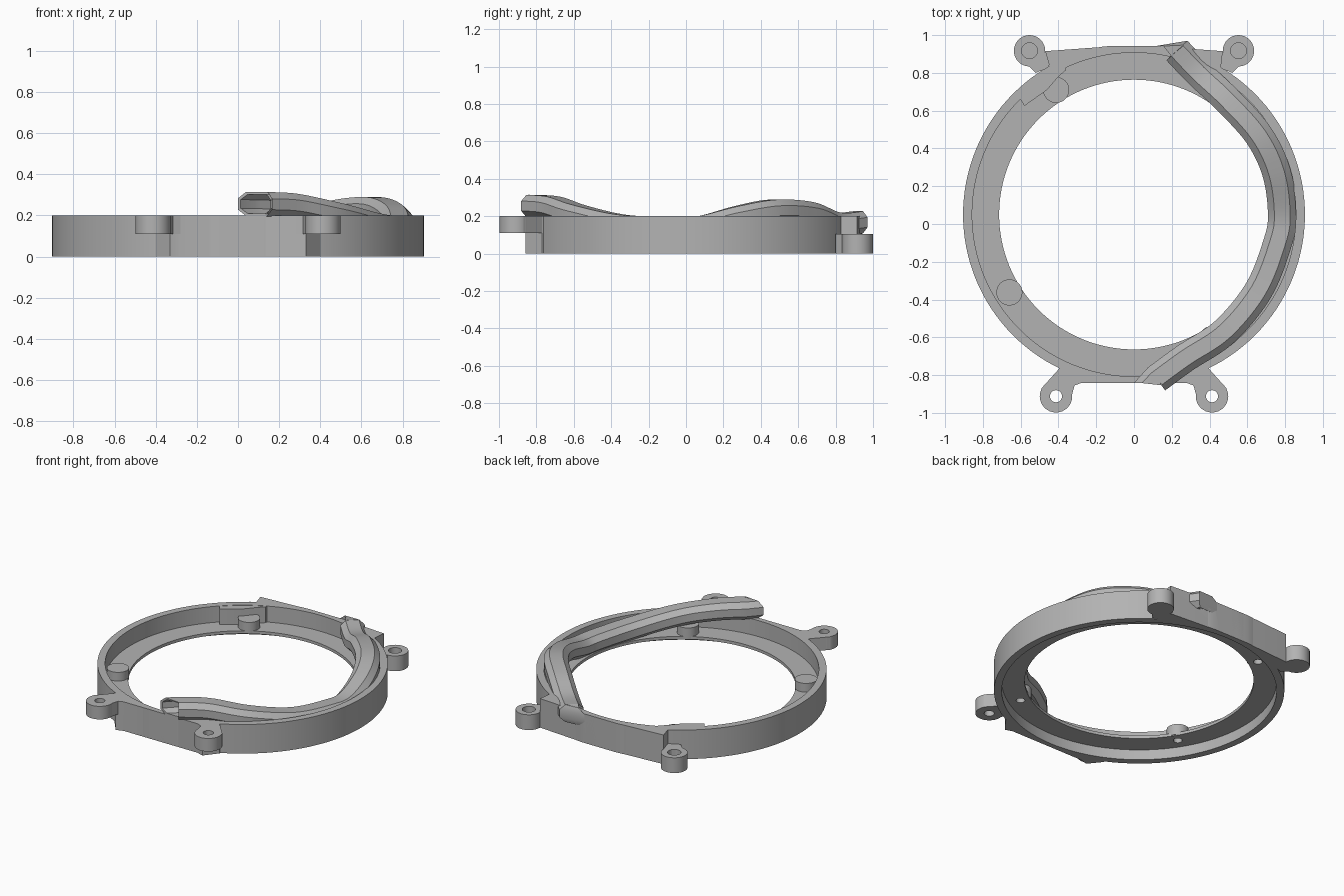
import bpy, bmesh, math
from mathutils import Vector

default = bpy.data.objects.get("Cube")
if default:
    bpy.data.objects.remove(default)

CY = 0.05            # ring centre in y
R_OUT, R_WALL, R_HOLE = 0.905, 0.857, 0.714
FLOOR_LOW, FLOOR_TOP, TOP = 0.07, 0.09, 0.2
SEGS = 128

grey = bpy.data.materials.new("light grey")
grey.use_nodes = True
colour = (0.45, 0.45, 0.45, 1)
grey.diffuse_color = colour
grey.node_tree.nodes["Principled BSDF"].inputs["Base Color"].default_value = colour


def finish(name, bm):
    bmesh.ops.recalc_face_normals(bm, faces=bm.faces)
    mesh = bpy.data.meshes.new(name)
    bm.to_mesh(mesh)
    bm.free()
    mesh.materials.append(grey)
    obj = bpy.data.objects.new(name, mesh)
    bpy.context.collection.objects.link(obj)
    return obj


def loft(name, loops, closed):
    """Skin a list of equal point loops; closed joins last to first, else ends are capped."""
    bm = bmesh.new()
    rows = [[bm.verts.new(p) for p in loop] for loop in loops]
    n = len(rows[0])
    pairs = list(zip(rows, rows[1:])) + ([(rows[-1], rows[0])] if closed else [])
    for a, b in pairs:
        for i in range(n):
            j = (i + 1) % n
            bm.faces.new((a[i], a[j], b[j], b[i]))
    if not closed:
        bm.faces.new(rows[0])
        bm.faces.new(rows[-1])
    return finish(name, bm)


def prism(name, outline, z0, z1):
    return loft(name, [[(x, y, z) for x, y in outline] for z in (z0, z1)], False)


def circle(x, y, r, n=32):
    return [(x + r * math.cos(math.tau * i / n), y + r * math.sin(math.tau * i / n))
            for i in range(n)]


def arc(r, a0, a1, n=24):
    angles = [math.radians(a0 + (a1 - a0) * i / n) for i in range(n + 1)]
    return [(r * math.cos(a), CY + r * math.sin(a)) for a in angles]


def cut(obj, cutters):
    """Subtract the cutters and keep the resulting mesh."""
    for c in cutters:
        mod = obj.modifiers.new("cut", 'BOOLEAN')
        mod.object, mod.operation, mod.solver = c, 'DIFFERENCE', 'EXACT'
    bpy.context.view_layer.update()
    deps = bpy.context.evaluated_depsgraph_get()
    mesh = bpy.data.meshes.new_from_object(obj.evaluated_get(deps))
    obj.modifiers.clear()
    obj.data = mesh


# Ring body: wall flattened at front and back, with a thin raised floor
def ring_loop(r, z):
    return [(x, min(max(y, -0.842), 0.942), z) for x, y in circle(0, CY, r, SEGS)]


body = loft("ring_body", [ring_loop(r, z) for r, z in (
    (R_OUT, 0), (R_OUT, TOP), (R_WALL, TOP), (R_WALL, FLOOR_TOP),
    (R_HOLE, FLOOR_TOP), (R_HOLE, FLOOR_LOW), (R_WALL, FLOOR_LOW), (R_WALL, 0))], True)

# Flat plates thickening the wall between the lugs
back_plate = prism("back_plate", [(-0.47, 0.915), (-0.1, 0.942), (0.1, 0.942), (0.47, 0.915),
                                  (0.46, 0.83)] + arc(0.88, 60, 120), 0, TOP)
prism("front_plate", [(-0.40, -0.77), (-0.33, -0.858), (-0.28, -0.842), (0.28, -0.842),
                      (0.33, -0.858), (0.40, -0.77)] + arc(0.88, -64, -116), 0, TOP)

# Lugs with arms, mirrored in x
for side, s in (("left", 1), ("right", -1)):
    arm = [(0.49, -0.87), (0.40, -0.77), (0.28, -0.80), (0.28, -0.842),
           (0.315, -0.855), (0.33, -0.91), (0.36, -0.9), (0.41, -0.87)]
    arm_obj = prism("front_arm_" + side, [(s * x, y) for x, y in arm], 0.11, TOP)
    lug = prism("front_lug_" + side, circle(s * 0.413, -0.912, 0.086), 0.11, TOP)
    hole = prism("hole_cutter", circle(s * 0.413, -0.912, 0.032), 0.05, 0.3)
    cut(lug, [hole])
    cut(arm_obj, [hole])
    bpy.data.objects.remove(hole)

    arm = [(0.45, 0.83), (0.52, 0.80), (0.57, 0.85), (0.51, 0.9), (0.45, 0.91)]
    prism("back_arm_" + side, [(s * x, y) for x, y in arm], 0, 0.105)
    lug = prism("back_lug_" + side, circle(s * 0.553, 0.917, 0.083), 0, 0.105)
    hole = prism("hole_cutter", circle(s * 0.553, 0.917, 0.042), 0.03, 0.3)
    cut(lug, [hole])
    bpy.data.objects.remove(hole)

# Inner corner block on the wall
prism("corner_block", [(-0.60, 0.657), (-0.58, 0.625), (-0.46, 0.71), (-0.40, 0.78),
                       (-0.36, 0.815)] + arc(0.88, 114, 135), FLOOR_TOP - 0.01, TOP - 0.002)

# Pegs on the floor, each with a blind hole from below
holes = []
for i in range(4):
    a = math.radians(32 + 90 * i)
    x, y = 0.778 * math.cos(a), CY + 0.778 * math.sin(a)
    hole = prism("peg_hole_cutter", circle(x, y, 0.028, 20), 0, 0.13)
    peg = prism("peg_%d" % (i + 1), circle(x, y, 0.069), FLOOR_LOW + 0.005, 0.15)
    cut(peg, [hole])
    holes.append(hole)

# Cable duct path: over the front wall, down along the floor, out through the back
knots = [Vector(p) for p in (
    (0.09, -0.842, 0.256), (0.27, -0.71, 0.246), (0.48, -0.57, 0.2), (0.66, -0.35, 0.15),
    (0.76, -0.1, 0.135), (0.785, 0.05, 0.138), (0.755, 0.27, 0.195), (0.66, 0.47, 0.23),
    (0.49, 0.66, 0.215), (0.34, 0.8, 0.16), (0.205, 0.942, 0.17))]


def spline(points, steps=6):
    pts = [2 * points[0] - points[1]] + points + [2 * points[-1] - points[-2]]
    out = []
    for a, b, c, d in zip(pts, pts[1:], pts[2:], pts[3:]):
        for k in range(steps):
            t = k / steps
            out.append(0.5 * (2 * b + (c - a) * t + (2 * a - 5 * b + 4 * c - d) * t * t
                              + (3 * b - a - 3 * c + d) * t ** 3))
    return out + [points[-1]]


path = spline(knots)
frames = []          # (point, sideways vector) with the ends flush to the flat walls
for i, p in enumerate(path):
    if i in (0, len(path) - 1):
        side_dir = Vector((1.2 if i == 0 else -1.2, 0, 0))
    else:
        t = path[i + 1] - path[i - 1]
        side_dir = Vector((-t.y, t.x, 0)).normalized()
        side_dir = -side_dir
    frames.append((p, side_dir))


def octagon(p, s, w, h):
    shape = [(-w, -h * .45), (-w * .55, -h), (w * .55, -h), (w, -h * .45),
             (w, h * .45), (w * .55, h), (-w * .55, h), (-w, h * .45)]
    return [p + s * u + Vector((0, 0, v)) for u, v in shape]


def tube(w, h):
    return [octagon(p, s, w, h) for p, s in frames]


W, H, WALL = 0.076, 0.059, 0.012
loft("cable_duct", tube(W, H) + tube(W - WALL, H - WALL)[::-1], True)

# Bore of the duct, extended past both ends, cuts its way through the ring
bore_loops = tube(W - WALL, H - WALL)
push = Vector((0, 0.05, 0))
bore = loft("bore_cutter", [[v - push for v in bore_loops[0]]] + bore_loops
            + [[v + push for v in bore_loops[-1]]], False)

# Curtain wall carrying the duct down to the floor
support = loft("duct_support", [
    [p + s * u + Vector((0, 0, z - p.z)) for u, z in (
        (-0.07, FLOOR_TOP - 0.01), (0.07, FLOOR_TOP - 0.01), (0.07, p.z), (-0.07, p.z))]
    for p, s in frames[1:-1]], False)

cut(body, holes + [bore])
cut(back_plate, [bore])
cut(support, [bore])
for c in holes + [bore]:
    bpy.data.objects.remove(c)

# Smooth round walls, keep hard edges
bpy.ops.object.select_all(action='DESELECT')
for obj in bpy.context.scene.objects:
    if obj.type == 'MESH' and obj.data.materials and obj.data.materials[0] == grey:
        obj.select_set(True)
        bpy.context.view_layer.objects.active = obj
bpy.ops.object.shade_smooth_by_angle(angle=math.radians(25))
